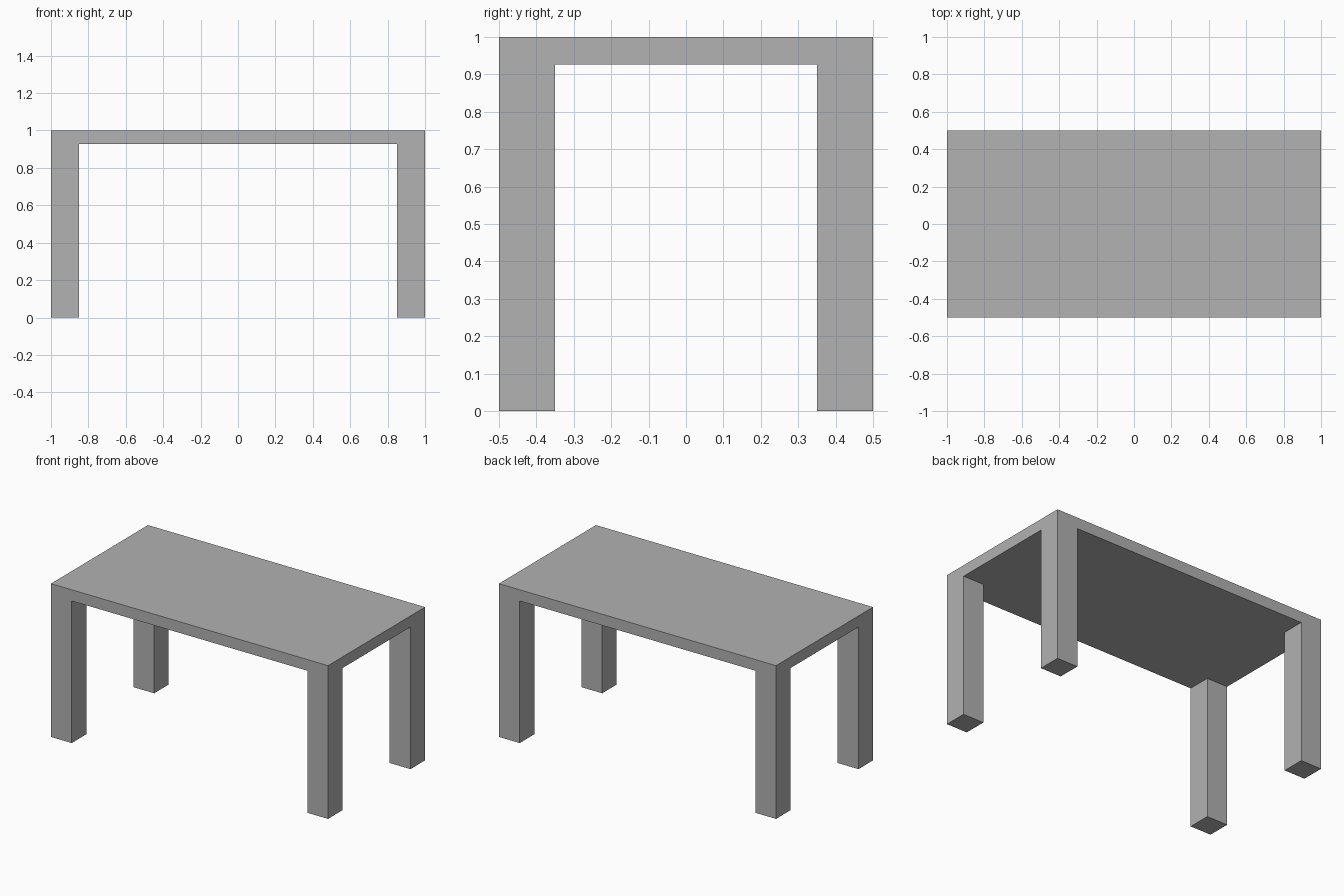
import bpy
import bmesh

cube = bpy.data.objects.get("Cube")
if cube:
    bpy.data.objects.remove(cube, do_unlink=True)

HALF_X, HALF_Y, HEIGHT = 1.0, 0.5, 1.0
LEG, TOP = 0.15, 0.073

# Grey material
grey = bpy.data.materials.new("plain grey")
grey.use_nodes = True
colour = (0.445, 0.445, 0.445, 1)
grey.diffuse_color = colour
grey.node_tree.nodes["Principled BSDF"].inputs["Base Color"].default_value = colour

# Tabletop slab, cut along the inner faces of the legs
bm = bmesh.new()
bmesh.ops.create_cube(bm, size=1)
for v in bm.verts:
    v.co.x *= 2 * HALF_X
    v.co.y *= 2 * HALF_Y
    v.co.z = HEIGHT if v.co.z > 0 else HEIGHT - TOP
for axis, half in ((0, HALF_X), (1, HALF_Y)):
    for side in (-1, 1):
        point, normal = [0, 0, 0], [0, 0, 0]
        point[axis] = side * (half - LEG)
        normal[axis] = 1
        bmesh.ops.bisect_plane(bm, geom=bm.verts[:] + bm.edges[:] + bm.faces[:],
                               plane_co=point, plane_no=normal)

# Legs drawn down from the four corner cells, flush with the slab
bm.normal_update()
corners = []
for f in bm.faces:
    c = f.calc_center_median()
    if f.normal.z < -0.5 and abs(c.x) > HALF_X - LEG and abs(c.y) > HALF_Y - LEG:
        corners.append(f)
for f in corners:
    foot = bmesh.ops.extrude_discrete_faces(bm, faces=[f])["faces"][0]
    for v in foot.verts:
        v.co.z = 0

# Weld, then merge coplanar faces so the sides are clean
bmesh.ops.remove_doubles(bm, verts=bm.verts[:], dist=0.0001)
bmesh.ops.dissolve_limit(bm, angle_limit=0.01, verts=bm.verts[:], edges=bm.edges[:])
bmesh.ops.recalc_face_normals(bm, faces=bm.faces[:])

mesh = bpy.data.meshes.new("table")
bm.to_mesh(mesh)
bm.free()
mesh.materials.append(grey)
table = bpy.data.objects.new("table", mesh)
bpy.context.collection.objects.link(table)
